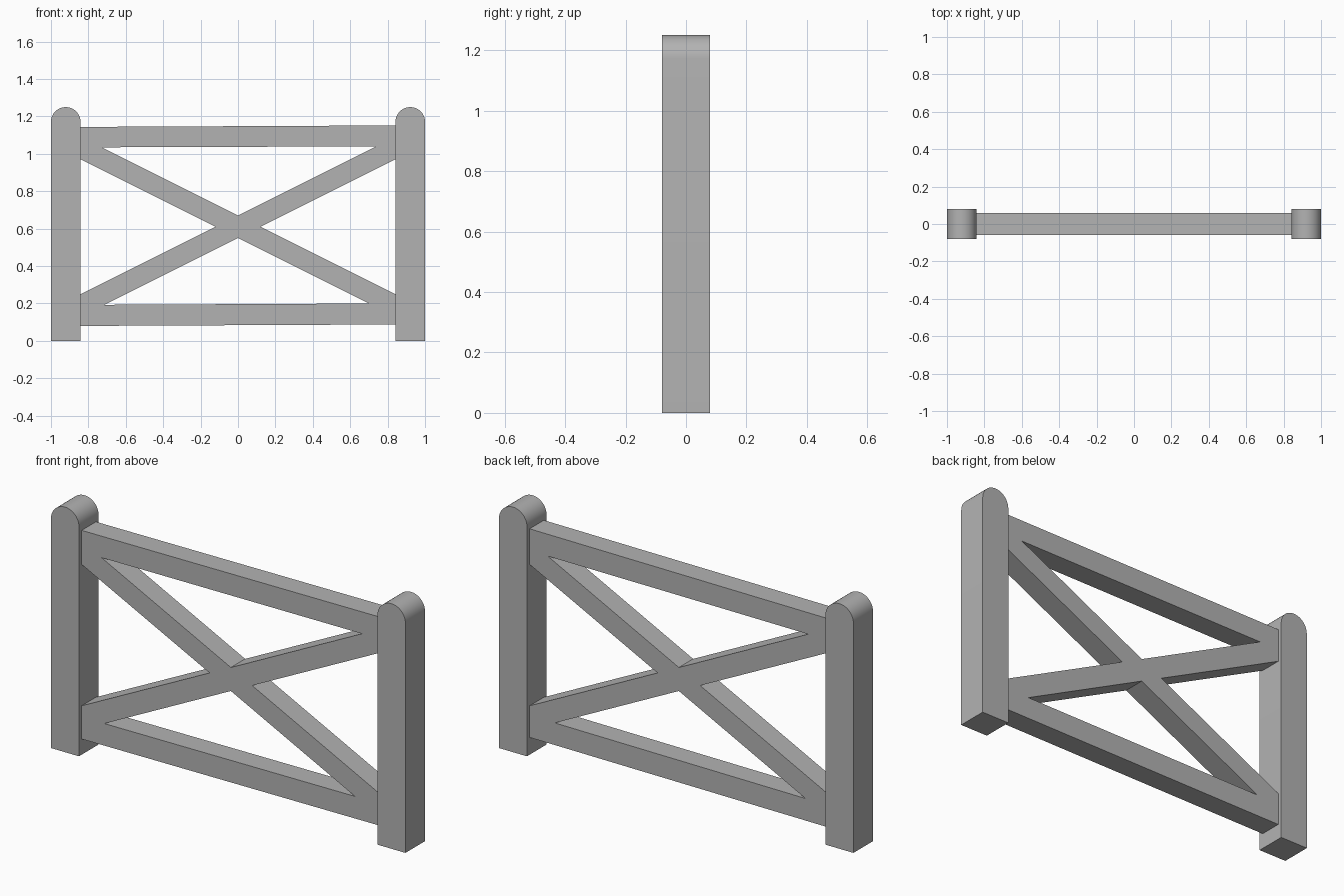
import bpy
from math import cos, sin, pi, radians

cube = bpy.data.objects.get("Cube")
if cube:
    bpy.data.objects.remove(cube, do_unlink=True)

grey = bpy.data.materials.new("plain_grey")
grey.use_nodes = True
colour = (0.45, 0.45, 0.45, 1)
grey.diffuse_color = colour
grey.node_tree.nodes["Principled BSDF"].inputs["Base Color"].default_value = colour


def extrude_profile(name, loops, half_depth):
    """Fill closed x-z outlines (inner loops become holes) and extrude along y."""
    curve = bpy.data.curves.new(name, "CURVE")
    curve.dimensions = "2D"
    curve.fill_mode = "BOTH"
    curve.extrude = half_depth
    for loop in loops:
        spline = curve.splines.new("POLY")
        spline.points.add(len(loop) - 1)
        for point, (x, z) in zip(spline.points, loop):
            point.co = (x, z, 0, 1)
        spline.use_cyclic_u = True
    curve.materials.append(grey)
    obj = bpy.data.objects.new(name, curve)
    bpy.context.collection.objects.link(obj)
    obj.rotation_euler.x = pi / 2
    bpy.ops.object.select_all(action="DESELECT")
    obj.select_set(True)
    bpy.context.view_layer.objects.active = obj
    bpy.ops.object.convert(target="MESH")
    obj = bpy.context.object
    # Weld the caps to the sides, then smooth only the rounded parts
    bpy.ops.object.mode_set(mode="EDIT")
    bpy.ops.mesh.select_all(action="SELECT")
    bpy.ops.mesh.remove_doubles(threshold=0.0001)
    bpy.ops.mesh.normals_make_consistent(inside=False)
    bpy.ops.object.mode_set(mode="OBJECT")
    bpy.ops.object.shade_smooth_by_angle(angle=radians(30))
    return obj


# Posts with half-round tops
radius, height, steps = 0.079, 1.25, 20
for side, name in ((1, "left_post"), (-1, "right_post")):
    centre = side * (1 - radius)
    outline = [(centre - radius, 0), (centre + radius, 0)]
    for i in range(steps + 1):
        a = pi * i / steps
        outline.append((centre + radius * cos(a), height - radius + radius * sin(a)))
    extrude_profile(name, [outline], radius)

# Rails and crossed braces as one flush panel, rails tilting very slightly
end = 0.845
panel_outline = [
    (-end, 0.08), (end, 0.088), (end, 0.248), (0.12, 0.61), (end, 0.972),
    (end, 1.152), (-end, 1.144), (-end, 0.972), (-0.12, 0.61), (-end, 0.248),
]
upper_gap = [(0, 0.67), (0.74, 1.04), (-0.73, 1.035)]
lower_gap = [(0, 0.55), (0.70, 0.20), (-0.714, 0.193)]
extrude_profile("cross_braced_panel", [panel_outline, upper_gap, lower_gap], 0.0575)
